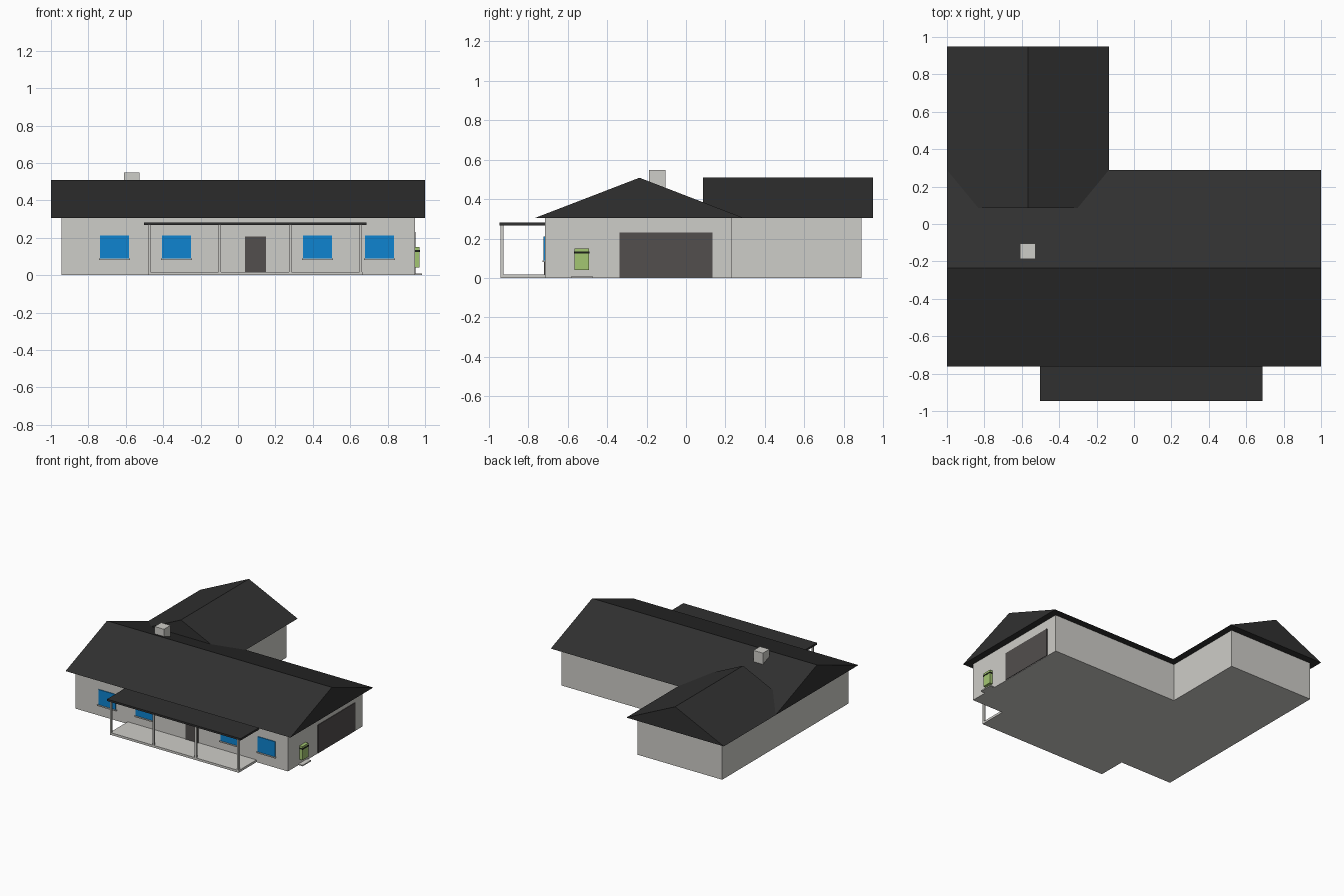
import bpy

if "Cube" in bpy.data.objects:
    bpy.data.objects.remove(bpy.data.objects["Cube"])


def material(name, r, g, b):
    lin = lambda c: ((c / 255 + 0.055) / 1.055) ** 2.4 if c > 10 else c / 255 / 12.92
    m = bpy.data.materials.new(name)
    m.diffuse_color = (lin(r), lin(g), lin(b), 1)
    m.use_nodes = True
    m.node_tree.nodes["Principled BSDF"].inputs["Base Color"].default_value = m.diffuse_color
    return m


WALL = material("warm_light_grey", 206, 205, 200)
ROOF = material("charcoal", 48, 48, 48)
DOOR = material("dark_brown_grey", 82, 78, 77)
GLASS = material("window_blue", 14, 132, 208)
GREEN = material("leaf_green", 164, 198, 114)
STRIPE = material("near_black", 28, 32, 24)


def add_mesh(name, verts, faces, mat):
    me = bpy.data.meshes.new(name)
    me.from_pydata(verts, [], faces)
    me.materials.append(mat)
    ob = bpy.data.objects.new(name, me)
    bpy.context.collection.objects.link(ob)
    return ob


def prism(name, profile, direction, mat):
    """Extrude a closed 3D outline (counter-clockwise seen from the direction end)."""
    n = len(profile)
    far = [tuple(a + d for a, d in zip(p, direction)) for p in profile]
    faces = [tuple(reversed(range(n))), tuple(range(n, 2 * n))]
    faces += [(i, (i + 1) % n, n + (i + 1) % n, n + i) for i in range(n)]
    return add_mesh(name, list(profile) + far, faces, mat)


def box(name, x0, x1, y0, y1, z0, z1, mat):
    return prism(name, [(x0, y0, z0), (x1, y0, z0), (x1, y1, z0), (x0, y1, z0)],
                 (0, 0, z1 - z0), mat)


EAVE, RIDGE = 0.305, 0.508

# L-shaped walls
outline = [(-0.945, -0.715), (0.945, -0.715), (0.945, 0.23),
           (-0.19, 0.23), (-0.19, 0.89), (-0.945, 0.89)]
prism("walls", [(x, y, 0) for x, y in outline], (0, 0, EAVE), WALL)

# Gable roofs: main block along x, rear wing along y
prism("main_roof", [(-1, -0.763, EAVE), (-1, 0.29, EAVE), (-1, -0.236, RIDGE)], (2, 0, 0), ROOF)
prism("wing_roof", [(-0.133, 0.085, EAVE), (-1, 0.085, EAVE), (-0.567, 0.085, RIDGE)],
      (0, 0.863, 0), ROOF)
box("chimney", -0.61, -0.527, -0.188, -0.105, 0.36, 0.548, WALL)

# Porch: floor, posts and flat roof
box("porch_floor", -0.481, 0.665, -0.94, -0.715, 0, 0.018, WALL)
for i in range(4):
    x = -0.474 + i * 0.377
    box(f"porch_post_{i + 1}", x - 0.007, x + 0.007, -0.94, -0.925, 0.018, 0.268, WALL)
box("porch_roof", -0.503, 0.686, -0.946, -0.715, 0.267, 0.282, ROOF)

# Front windows with sills
for i, x in enumerate((-0.738, -0.406, 0.348, 0.679)):
    box(f"window_{i + 1}", x, x + 0.155, -0.721, -0.715, 0.089, 0.211, GLASS)
    box(f"window_sill_{i + 1}", x - 0.006, x + 0.161, -0.727, -0.715, 0.08, 0.089, WALL)

# Doors
box("front_door", 0.037, 0.149, -0.72, -0.715, 0.018, 0.206, DOOR)
box("garage_door", 0.945, 0.95, -0.337, 0.134, 0.003, 0.23, DOOR)

# Utility cabinet with dark band, and its ground pad
box("utility_cabinet", 0.945, 0.971, -0.566, -0.492, 0.04, 0.15, GREEN)
box("cabinet_band", 0.945, 0.973, -0.568, -0.49, 0.124, 0.134, STRIPE)
box("cabinet_pad", 0.945, 0.983, -0.581, -0.475, 0, 0.009, WALL)
